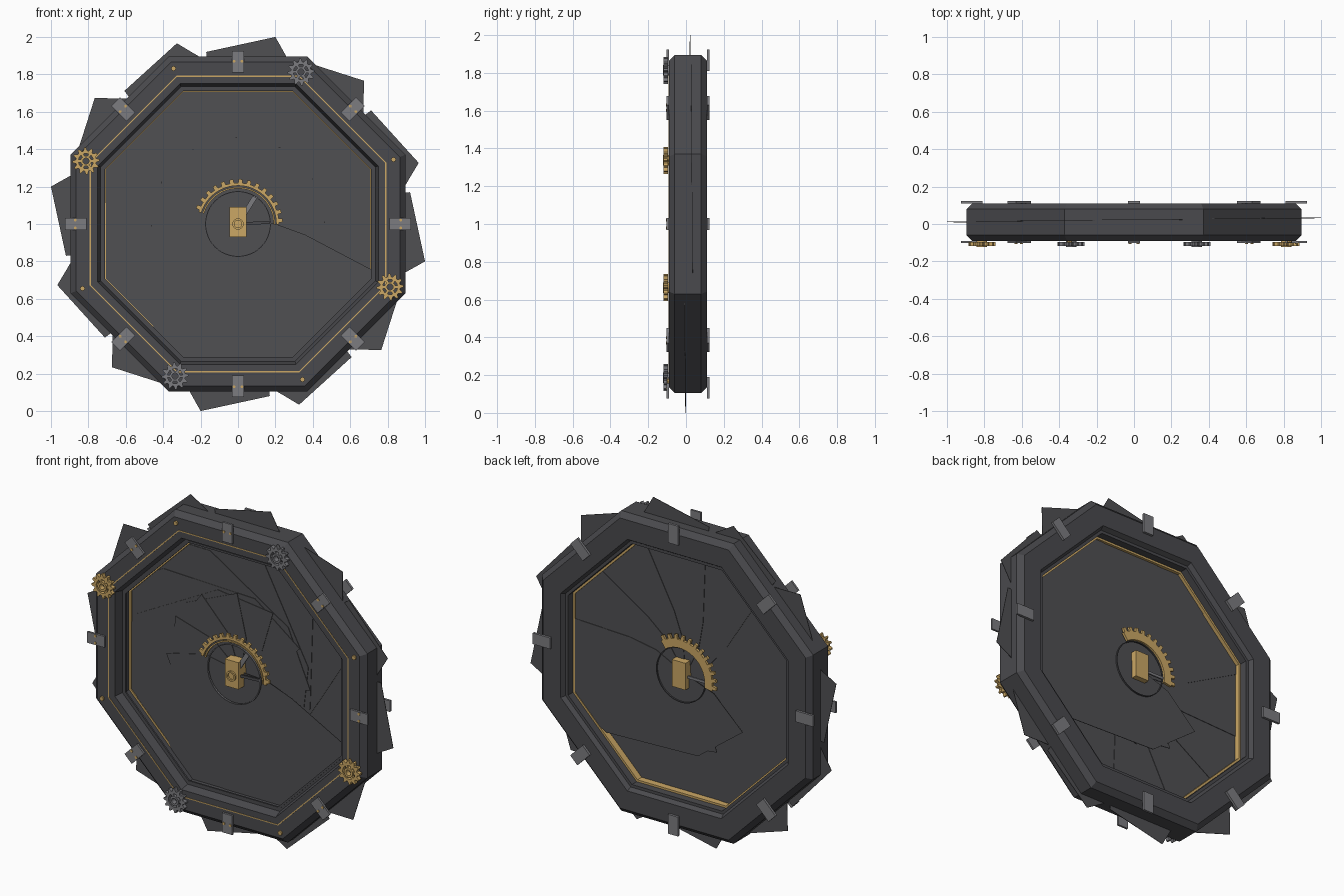
import bpy, bmesh, math
from math import sin, cos, pi, radians

if "Cube" in bpy.data.objects:
    bpy.data.objects.remove(bpy.data.objects["Cube"])


def mat(name, rgb):
    m = bpy.data.materials.new(name)
    m.diffuse_color = (*rgb, 1)
    m.use_nodes = True
    m.node_tree.nodes["Principled BSDF"].inputs["Base Color"].default_value = m.diffuse_color
    return m


FRAME = mat("dark iron", (0.068, 0.068, 0.075))
BLADE = mat("blade steel", (0.080, 0.080, 0.086))
STEEL = mat("light steel", (0.20, 0.20, 0.215))
GOLD = mat("brass", (0.60, 0.39, 0.13))


def finish(bm, name, material):
    bmesh.ops.recalc_face_normals(bm, faces=bm.faces)
    me = bpy.data.meshes.new(name)
    bm.to_mesh(me)
    bm.free()
    me.materials.append(material)
    ob = bpy.data.objects.new(name, me)
    ob.location.z = 1
    bpy.context.collection.objects.link(ob)
    return ob


def pol(r, deg):
    return r * cos(radians(deg)), r * sin(radians(deg))


def turn(pts, deg):
    c, s = cos(radians(deg)), sin(radians(deg))
    return [(x * c - z * s, x * s + z * c) for x, z in pts]


def plate(name, pts, y0, y1, material):
    """Extrude an x-z outline from y0 to y1."""
    bm = bmesh.new()
    f = bm.faces.new([bm.verts.new((x, y0, z)) for x, z in pts])
    r = bmesh.ops.extrude_face_region(bm, geom=[f])
    for v in r["geom"]:
        if isinstance(v, bmesh.types.BMVert):
            v.co.y = y1
    return finish(bm, name, material)


def ring(name, profile, n, material, phase=0.0):
    """Sweep a closed (radius, y) profile around the y axis."""
    bm = bmesh.new()
    loops = []
    for i in range(n):
        a = 2 * pi * i / n + phase
        loops.append([bm.verts.new((r * cos(a), y, r * sin(a))) for r, y in profile])
    for i in range(n):
        a, b = loops[i], loops[(i + 1) % n]
        for j in range(len(profile)):
            k = (j + 1) % len(profile)
            bm.faces.new((a[j], a[k], b[k], b[j]))
    return finish(bm, name, material)


def octagon(name, profile, material):
    """Octagonal ring; radii are given to the flats."""
    k = 1 / cos(pi / 8)
    return ring(name, [(r * k, y) for r, y in profile], 8, material, pi / 8)


def band(r0, r1, y0, y1):
    return [(r0, y0), (r1, y0), (r1, y1), (r0, y1)]


def disc(name, c, r, y0, y1, material, n=12):
    pts = [(c[0] + r * cos(2 * pi * i / n), c[1] + r * sin(2 * pi * i / n)) for i in range(n)]
    return plate(name, pts, y0, y1, material)


def toothed_arc(name, inner, root, tip, a0, a1, teeth, y0, y1, material):
    """Toothed sector between two angles."""
    step = (a1 - a0) / teeth
    outer = []
    for i in range(teeth):
        for f, r in ((0, root), (0.25, root), (0.3, tip), (0.7, tip), (0.75, root)):
            outer.append(pol(r, a0 + (i + f) * step))
    outer.append(pol(root, a1))
    inside = [pol(inner, a1 + (a0 - a1) * i / 24) for i in range(25)]
    return plate(name, outer + inside, y0, y1, material)


# octagonal frame with chamfered edges
octagon("frame", [(0.895, -0.06), (0.895, 0.08), (0.865, 0.11), (0.75, 0.11), (0.735, 0.085),
                  (0.718, 0.085), (0.718, -0.04), (0.735, -0.04), (0.75, -0.09), (0.865, -0.09)], FRAME)
octagon("frame_inlay", band(0.787, 0.793, -0.092, -0.088), GOLD)
octagon("front_liner", band(0.71, 0.722, -0.045, -0.035), FRAME)
octagon("inner_trim", band(0.706, 0.72, 0.0, 0.04), GOLD)

# twelve overlapping iris blades, stacked in depth
OUTLINE = [(1.0, -0.2), (0.92, 0.17), (0.72, 0.145), (0.34, 0.13), (0.17, 0.10), (0, 0.015),
           (-0.21, -0.06), (-0.40, -0.24), (-0.105, -0.46), (0.5, -0.48)]
for k in range(12):
    y = 0.034 - 0.004 * k
    plate(f"iris_blade_{k + 1}", turn(OUTLINE, 30 * k), y, y + 0.003, BLADE)

# clamps across the frame, front and back, with brass rivets
for k in range(8):
    box = [(0.81, -0.033), (0.925, -0.033), (0.925, 0.033), (0.81, 0.033)]
    plate(f"front_clamp_{k + 1}", turn(box, 45 * k), -0.102, -0.09, STEEL)
    plate(f"back_clamp_{k + 1}", turn(box, 45 * k), 0.11, 0.124, STEEL)
    for s in (-1, 1):
        c = turn([(0.87, 0.021 * s)], 45 * k)[0]
        disc(f"clamp_rivet_{k + 1}", c, 0.008, -0.106, -0.10, GOLD, 8)


# corner gears with pierced discs, and studs on the other corners
def gear(name, c, material):
    bm = bmesh.new()
    n = 12
    for y0, y1, r0, r1, toothed in ((-0.118, -0.095, 0.04, 0.055, True),
                                    (-0.122, -0.09, 0.016, 0.028, False)):
        rows = []
        for i in range(n * 4):
            a = 2 * pi * i / (n * 4)
            ro = 0.072 if toothed and i % 4 < 2 else r1
            rows.append([bm.verts.new((c[0] + r * cos(a), y, c[1] + r * sin(a)))
                         for r, y in band(r0, ro, y0, y1)])
        for i, a in enumerate(rows):
            b = rows[(i + 1) % len(rows)]
            for j in range(4):
                bm.faces.new((a[j], a[(j + 1) % 4], b[(j + 1) % 4], b[j]))
    finish(bm, name, material)
    for i in range(6):  # spokes
        spoke = turn([(0.024, -0.007), (0.045, -0.007), (0.045, 0.007), (0.024, 0.007)], 60 * i)
        plate(name + "_spoke", [(c[0] + x, c[1] + z) for x, z in spoke], -0.114, -0.098, material)


for k in range(8):
    a = 22.5 + 45 * k
    if k in (1, 5):
        gear("steel_gear", pol(0.88, a), STEEL)
    elif k in (3, 7):
        gear("brass_gear", pol(0.88, a), GOLD)
    else:
        disc("corner_stud", pol(0.9, a), 0.013, -0.1, -0.088, GOLD, 8)

# central lock: toothed sectors, thin ring, housing and lever
toothed_arc("front_sector", 0.205, 0.22, 0.24, -1, 163, 14, -0.05, -0.035, GOLD)
toothed_arc("front_sector_rim", 0.19, 0.198, 0.198, -1, 163, 14, -0.046, -0.035, GOLD)
toothed_arc("back_sector", 0.165, 0.215, 0.24, 55, 190, 12, 0.045, 0.06, GOLD)
ring("front_lock_ring", band(0.171, 0.176, -0.04, -0.03), 48, STEEL)
ring("back_lock_ring", band(0.158, 0.163, 0.042, 0.05), 48, FRAME)
HOUSING = [(-0.045, -0.07), (0.045, -0.07), (0.045, 0.09), (-0.045, 0.09)]
plate("lock_housing", HOUSING, -0.06, 0.07, GOLD)
ring("lock_hub", band(0.02, 0.03, -0.07, -0.055), 20, GOLD)
LEVER = [(0.04, -0.013), (0.17, -0.013), (0.17, 0.013), (0.04, 0.013)]
plate("lock_lever", turn(LEVER, 58), -0.04, -0.03, STEEL)
plate("lock_arm", turn([(x, z * 0.6) for x, z in LEVER], 3), -0.04, -0.03, FRAME)
plate("back_arm", turn([(x, z * 0.6) for x, z in LEVER], 180), 0.042, 0.05, STEEL)
